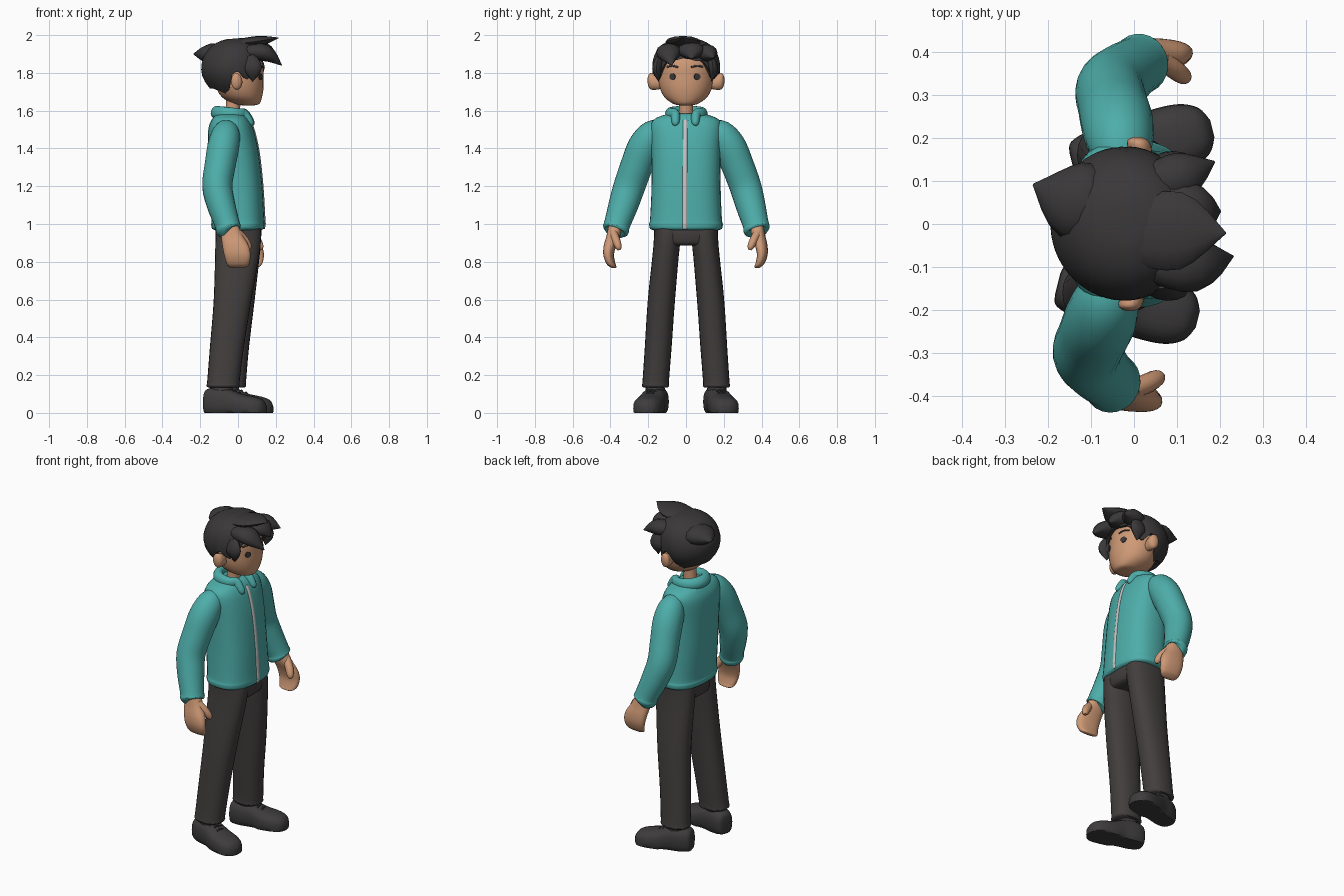
import bpy, math
from mathutils import Vector, Matrix

if "Cube" in bpy.data.objects:
    bpy.data.objects.remove(bpy.data.objects["Cube"])

X, Y, Z = Vector((1, 0, 0)), Vector((0, 1, 0)), Vector((0, 0, 1))


def material(name, rgb):
    m = bpy.data.materials.new(name)
    m.diffuse_color = (*rgb, 1)
    m.use_nodes = True
    m.node_tree.nodes["Principled BSDF"].inputs["Base Color"].default_value = m.diffuse_color
    return m


TEAL = material("teal jacket", (0.075, 0.42, 0.40))
SKIN = material("skin", (0.62, 0.32, 0.18))
PANTS = material("charcoal trousers", (0.055, 0.048, 0.048))
SHOE = material("dark shoe", (0.048, 0.045, 0.045))
HAIR = material("dark hair", (0.042, 0.039, 0.039))
ZIP = material("light grey zip", (0.55, 0.55, 0.55))


def finish(name, verts, faces, mat, yaw=0, loc=(0, 0, 0), sharp=45):
    me = bpy.data.meshes.new(name)
    me.from_pydata([tuple(v) for v in verts], [], faces)
    me.materials.append(mat)
    ob = bpy.data.objects.new(name, me)
    bpy.context.collection.objects.link(ob)
    ob.rotation_euler.z = math.radians(yaw)
    ob.location = loc
    bpy.ops.object.select_all(action='DESELECT')
    ob.select_set(True)
    bpy.context.view_layer.objects.active = ob
    bpy.ops.object.mode_set(mode='EDIT')
    bpy.ops.mesh.select_all(action='SELECT')
    bpy.ops.mesh.normals_make_consistent(inside=False)
    bpy.ops.object.mode_set(mode='OBJECT')
    bpy.ops.object.shade_smooth_by_angle(angle=math.radians(sharp))
    return ob


def spline(pts, steps):
    """Catmull-Rom through tuples of any length."""
    out = []
    for i in range(len(pts) - 1):
        a, b, c, d = (pts[min(max(i + k, 0), len(pts) - 1)] for k in (-1, 0, 1, 2))
        for s in range(steps):
            t = s / steps
            out.append([0.5 * (2 * q + (r - p) * t + (2 * p - 5 * q + 4 * r - u) * t * t
                               + (3 * q - p - 3 * r + u) * t ** 3)
                        for p, q, r, u in zip(a, b, c, d)])
    return out + [list(pts[-1])]


def loft(name, pts, mat, hint=Y, axis=None, power=2.0, sides=24, steps=4, floor=False, **kw):
    """Skin rings (x, y, z, half_width along hint, half_depth) along a path."""
    P = spline(pts, steps)
    verts, faces = [], []
    for i, p in enumerate(P):
        a, b = P[max(i - 1, 0)], P[min(i + 1, len(P) - 1)]
        T = axis or (Vector(b[:3]) - Vector(a[:3])).normalized()
        A = (hint - T * hint.dot(T)).normalized()
        B = T.cross(A)
        for k in range(sides):
            t = math.tau * k / sides
            c, s = (math.copysign(abs(f(t)) ** (2 / power), f(t)) for f in (math.cos, math.sin))
            v = Vector(p[:3]) + A * c * max(p[3], .001) + B * s * max(p[4], .001)
            if floor:
                v.z = max(v.z, 0)
            verts.append(v)
    for i in range(len(P) - 1):
        for k in range(sides):
            j = (k + 1) % sides
            faces.append((i * sides + k, i * sides + j, (i + 1) * sides + j, (i + 1) * sides + k))
    n = len(verts)
    faces += [tuple(range(sides)), tuple(range(n - sides, n))]
    return finish(name, verts, faces, mat, **kw)


def column(rows):
    """Rows (z, centre x, half y, half x) as loft points."""
    return [(cx, 0, z, w, t) for z, cx, w, t in rows]


# Jacket body and zip
TWIST, ARM_TWIST, HEAD_TWIST = -2.5, -5, -3
torso = column([(.965, 0, .165, .115), (.975, 0, .19, .137), (1.0, 0, .195, .142), (1.03, 0, .19, .14),
                (1.2, -.012, .183, .142), (1.38, -.025, .184, .135), (1.5, -.037, .19, .12),
                (1.55, -.04, .175, .1), (1.575, -.04, .125, .08), (1.585, -.04, .08, .06)])
loft("jacket_body", torso, TEAL, axis=Z, power=2.5, sides=32, yaw=TWIST)
loft("zip", [(x + t, 0, z, .012, .005) for x, y, z, w, t in torso[1:8]], ZIP, sides=8, yaw=TWIST)

# Collar: open ring with drooping front points
ring = []
for i in range(13):
    a = math.radians(40 + i * 280 / 12)
    ring.append((-.035 + .082 * math.cos(a), .086 * math.sin(a), 1.583 - .01 * math.cos(a), .034, .026))
tips = [[(.072, s * .048, 1.522, .008, .008), (.066, s * .052, 1.535, .022, .02)] for s in (1, -1)]
loft("collar", tips[0] + ring + tips[1][::-1], TEAL, hint=Vector((.5, 0, 1)), sides=14, yaw=TWIST)

# Neck and head
loft("neck", column([(1.5, -.03, .045, .045), (1.57, -.03, .038, .038), (1.7, -.02, .04, .04)]), SKIN, axis=Z)
loft("head", column([(1.628, .055, .03, .03), (1.636, .045, .065, .068), (1.67, .022, .112, .105),
                     (1.72, .01, .138, .125), (1.78, .005, .147, .13), (1.85, 0, .145, .13),
                     (1.91, -.01, .12, .11), (1.95, -.02, .06, .06)]),
     SKIN, axis=Z, sides=32, yaw=HEAD_TWIST)


def face_x(y):
    return .005 + .13 * math.sqrt(1 - (y / .147) ** 2)


for s, side in ((1, "left"), (-1, "right")):
    # Ear, eye and brow
    loft(side + "_ear", [(.005, s * .13, 1.745, .03, .022), (.004, s * .17, 1.752, .042, .028),
                         (0, s * .193, 1.757, .04, .026), (-.002, s * .203, 1.76, .015, .01)],
         SKIN, hint=Z, axis=Y, sides=16, yaw=HEAD_TWIST)
    n = Vector((.89, s * .45, 0)).normalized()
    p = Vector((face_x(.065), s * .065, 1.78))
    loft(side + "_eye", [(*(p - n * .004), .018, .018), (*(p + n * .004), .018, .018)],
         HAIR, hint=Z, axis=n, sides=10, steps=1, yaw=HEAD_TWIST)
    loft(side + "_brow", [(face_x(y), s * y, z, .005, .004) for y, z in ((.035, 1.83), (.065, 1.838), (.095, 1.832))],
         HAIR, hint=Z, sides=8, yaw=HEAD_TWIST)

    # Sleeve, hand and thumb
    loft(side + "_sleeve", [(x, s * y, z, r, r * 1.05) for x, y, z, r in (
        (-.045, .12, 1.49, .05), (-.048, .175, 1.475, .074), (-.058, .225, 1.41, .084), (-.072, .268, 1.31, .082),
        (-.083, .308, 1.2, .08), (-.06, .338, 1.1, .075), (-.025, .368, 1.0, .066), (-.018, .374, .975, .068),
        (-.012, .379, .96, .06), (-.01, .38, .957, .04))], TEAL, hint=X, yaw=ARM_TWIST)
    loft(side + "_hand", [(x, s * y, z, w, t) for x, y, z, w, t in (
        (-.01, .376, 1.0, .042, .034), (.002, .385, .94, .058, .036), (.022, .402, .885, .07, .032),
        (.032, .408, .835, .07, .027), (.034, .396, .79, .06, .023), (.032, .383, .772, .045, .016),
        (.031, .379, .766, .02, .006))], SKIN, hint=X, axis=Z, power=2.5, yaw=ARM_TWIST)
    loft(side + "_thumb", [(.03, s * .385, .955, .022, .022), (.065, s * .366, .915, .024, .022),
                           (.085, s * .352, .88, .02, .018), (.088, s * .348, .862, .008, .008)],
         SKIN, hint=X, sides=14, yaw=ARM_TWIST)

    # Trouser leg
    d = s * .017
    loft(side + "_leg", [(x, s * y, z, w, t) for x, y, z, w, t in (
        (0, .09, 1.0, .08, .118), (.0, .102, .89, .07, .12), (-.02 + d * .5, .13, .6, .072, .1),
        (-.045 + d * .8, .147, .35, .071, .09), (-.06 + d, .16, .17, .07, .086),
        (-.062 + d, .161, .145, .072, .088), (-.062 + d, .161, .135, .066, .08))],
        PANTS, axis=Z, power=2.3)

    # Shoe, ankle and laces, turned outwards
    place = dict(yaw=s * 14, loc=(-.072 + d, s * .163, 0))
    loft(side + "_shoe", [(x, 0, z, w, h) for x, z, w, h in (
        (-.092, .05, .025, .03), (-.082, .055, .05, .065), (-.03, .06, .066, .078), (.04, .055, .068, .075),
        (.11, .035, .077, .067), (.18, .025, .075, .062), (.225, .02, .055, .05), (.245, .02, .02, .02))],
        SHOE, axis=X, power=2.6, floor=True, **place)
    loft(side + "_ankle", [(0, 0, .08, .055, .07), (0, 0, .13, .05, .062), (0, 0, .18, .045, .055)],
         SHOE, axis=Z, **place)
    for i in range(3):
        x, z = .05 + i * .025, .13 - i * .011
        loft(f"{side}_lace_{i + 1}", [(x, -.035, z - .012, .005, .005), (x, 0, z, .005, .005),
                                      (x, .035, z - .012, .005, .005)], SHOE, hint=Z, sides=6, **place)

# Trouser seat
loft("trouser_seat", column([(.885, 0, .09, .09), (.9, 0, .145, .115), (.95, .003, .166, .121), (1.0, 0, .17, .12)]),
     PANTS, axis=Z, power=2.5)

# Hair cap: rings from crown to a hairline that varies with direction
LINE = [(0, 1.87), (18, 1.855), (35, 1.855), (48, 1.80), (58, 1.765), (68, 1.775), (80, 1.815),
        (92, 1.79), (99, 1.70), (106, 1.68), (125, 1.705), (150, 1.72), (180, 1.72)]


def hairline(deg):
    for (a, p), (b, q) in zip(LINE, LINE[1:]):
        if deg <= b:
            return p + (q - p) * (deg - a) / (b - a)
    return LINE[-1][1]


N, M, TOP = 60, 12, 1.985
verts, faces = [], []
for i in range(M + 2):
    u = (min(i, M) / M) ** 1.6
    for k in range(N):
        deg = k * 360 / N
        a = math.radians(deg)
        z = TOP - .002 + (hairline(min(deg, 360 - deg)) - TOP) * u
        if z > 1.82:
            f = (1 - ((z - 1.82) / .165) ** 2.4) ** (1 / 2.4)
        else:
            f = 1 - .25 * ((1.82 - z) / .1) ** 2
        f = f if i <= M else f * .7
        x = -.02 + (.165 if math.cos(a) > 0 else .175) * f * math.cos(a)
        verts.append((x, .18 * f * math.sin(a), z + (.08 * x if z > 1.85 else 0) + (.01 if i > M else 0)))
for i in range(M + 1):
    for k in range(N):
        j = (k + 1) % N
        faces.append((i * N + k, i * N + j, (i + 1) * N + j, (i + 1) * N + k))
faces.append(tuple(range(N)))
finish("hair_cap", verts, faces, HAIR, yaw=HEAD_TWIST)

# Pointed hair locks: base, middle, tip, half width, half thickness
LOCKS = {
    "crown_front": ((-.03, -.02, 1.95), (.11, -.01, 1.968), (.215, -.01, 1.985), .09, .028),
    "fringe_right": ((.04, -.08, 1.91), (.15, -.085, 1.905), (.235, -.063, 1.84), .065, .045),
    "fringe_middle": ((.03, .03, 1.92), (.14, .035, 1.915), (.2, .04, 1.875), .07, .045),
    "fringe_left": ((.02, .09, 1.9), (.11, .12, 1.905), (.18, .155, 1.88), .055, .045),
    "back_spike": ((-.04, .03, 1.9), (-.15, .05, 1.9), (-.24, .08, 1.9), .09, .055),
    "side_left": ((.06, .13, 1.88), (.085, .15, 1.82), (.085, .14, 1.755), .025, .05),
    "side_right": ((.06, -.13, 1.88), (.085, -.15, 1.82), (.085, -.14, 1.755), .025, .05),
}
for name, (b, m, t, w, h) in LOCKS.items():
    loft("hair_" + name, [(*b, w * .8, h * .8), (*m, w, h), (*t, .002, .002)], HAIR,
         sides=12, yaw=HEAD_TWIST)
